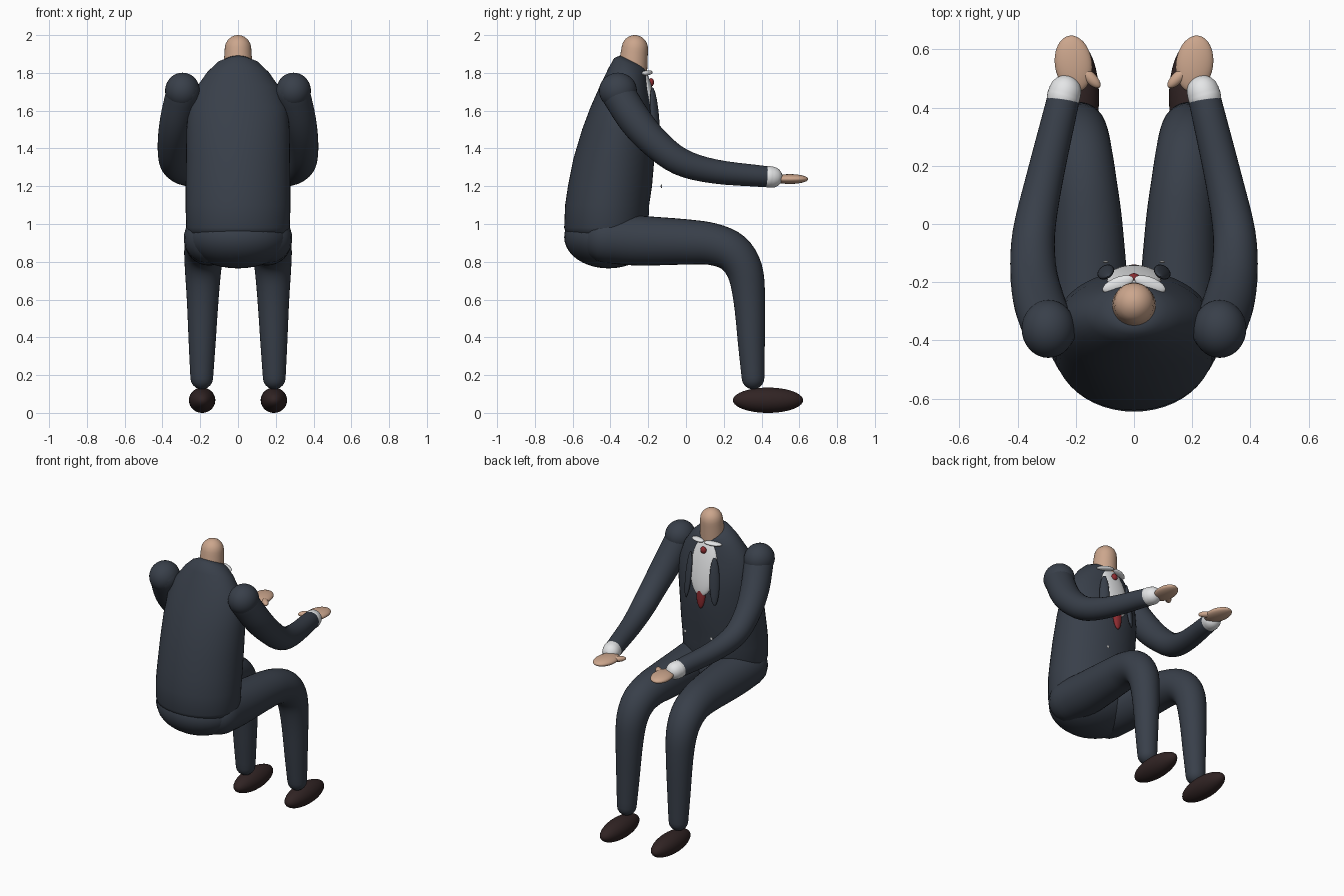
import bpy, bmesh, math
from mathutils import Vector, Matrix, Euler

if "Cube" in bpy.data.objects:
    bpy.data.objects.remove(bpy.data.objects["Cube"])


def material(name, rgb):
    m = bpy.data.materials.new(name)
    m.use_nodes = True
    m.diffuse_color = (*rgb, 1)
    m.node_tree.nodes["Principled BSDF"].inputs["Base Color"].default_value = (*rgb, 1)
    return m


SUIT = material("suit navy", (0.04, 0.05, 0.068))
SKIN = material("skin", (0.6, 0.38, 0.265))
WHITE = material("shirt white", (0.78, 0.79, 0.8))
RED = material("tie red", (0.27, 0.025, 0.03))
LEATHER = material("shoe leather", (0.03, 0.017, 0.017))
SIDES = (("left_", 1), ("right_", -1))


def finish(name, bm, mat):
    bmesh.ops.recalc_face_normals(bm, faces=bm.faces)
    for f in bm.faces:
        f.smooth = True
    mesh = bpy.data.meshes.new(name)
    bm.to_mesh(mesh)
    bm.free()
    mesh.materials.append(mat)
    bpy.context.collection.objects.link(bpy.data.objects.new(name, mesh))


def loft(name, rings, mat):
    """Skin a list of closed rings of points and cap both ends."""
    bm = bmesh.new()
    loops = [[bm.verts.new(p) for p in ring] for ring in rings]
    n = len(loops[0])
    for a, b in zip(loops, loops[1:]):
        for i in range(n):
            j = (i + 1) % n
            bm.faces.new((a[i], a[j], b[j], b[i]))
    bm.faces.new(loops[0])
    bm.faces.new(loops[-1])
    finish(name, bm, mat)


def ellipsoid(name, centre, radii, mat, rot=(0, 0, 0), side=1):
    bm = bmesh.new()
    bmesh.ops.create_uvsphere(bm, u_segments=32, v_segments=20, radius=1)
    turn = Euler((math.radians(rot[0]), math.radians(rot[1] * side),
                  math.radians(rot[2] * side))).to_matrix().to_4x4()
    place = Matrix.Translation((centre[0] * side, centre[1], centre[2]))
    bm.transform(place @ turn @ Matrix.Diagonal((*radii, 1)))
    finish(name, bm, mat)


def smooth_path(points, steps=4):
    """Catmull-Rom interpolation of (x, y, z, radius) points."""
    p = [Vector(q) for q in points]
    p = [2 * p[0] - p[1]] + p + [2 * p[-1] - p[-2]]
    out = []
    for a, b, c, d in zip(p, p[1:], p[2:], p[3:]):
        for k in range(steps):
            t = k / steps
            out.append(0.5 * (2 * b + (c - a) * t + (2 * a - 5 * b + 4 * c - d) * t ** 2
                              + (3 * b - a - 3 * c + d) * t ** 3))
    return out + [p[-2]]


def tube(name, points, mat, side=1, n=32):
    """Round-ended limb of varying radius along a path."""
    path = smooth_path(points)
    pos = [Vector((q[0] * side, q[1], q[2])) for q in path]
    stations = []
    for i, q in enumerate(path):
        t = (pos[min(i + 1, len(pos) - 1)] - pos[max(i - 1, 0)]).normalized()
        stations.append((pos[i], t, q[3]))

    def cap(station):
        c, t, r = station
        return [(t * r * math.sin(a), r * math.cos(a))
                for a in (math.radians(d) for d in (20, 40, 60, 75, 87))]

    c0, t0, _ = stations[0]
    c1, t1, _ = stations[-1]
    start = [(c0 - off, t0, r) for off, r in reversed(cap(stations[0]))]
    end = [(c1 + off, t1, r) for off, r in cap(stations[-1])]
    rings = []
    for c, t, r in start + stations + end:
        u = (Vector((1, 0, 0)) - t * t.x).normalized()
        v = t.cross(u)
        rings.append([c + r * (u * math.cos(a) + v * math.sin(a))
                      for a in (2 * math.pi * k / n for k in range(n))])
    loft(name, rings, mat)


# Jacket body: height, back y, front y, half width, forward slope
profile = [
    (0.935, -0.60, -0.24, 0.24, 0), (0.95, -0.635, -0.21, 0.265, 0),
    (0.98, -0.645, -0.20, 0.274, 0), (1.1, -0.64, -0.195, 0.278, 0),
    (1.2, -0.625, -0.18, 0.277, 0), (1.35, -0.595, -0.167, 0.275, 0),
    (1.5, -0.55, -0.16, 0.273, 0), (1.62, -0.505, -0.178, 0.262, 0),
    (1.72, -0.455, -0.195, 0.222, -0.1), (1.80, -0.41, -0.205, 0.165, -0.25),
    (1.845, -0.38, -0.21, 0.115, -0.4), (1.862, -0.35, -0.22, 0.07, -0.45),
]
body = []
for z, back, front, half, slope in profile:
    mid, depth = (back + front) / 2, (front - back) / 2
    body.append([(half * math.cos(a), mid + depth * math.sin(a), z + slope * depth * math.sin(a))
                 for a in (2 * math.pi * k / 48 for k in range(48))])
loft("jacket_body", body, SUIT)
ellipsoid("pelvis", (0, -0.41, 0.93), (0.272, 0.235, 0.165), SUIT)
tube("neck", [(0, -0.285, 1.75, 0.077), (0, -0.279, 1.85, 0.075), (0, -0.271, 1.93, 0.07)], SKIN)

# Shirt front and tie
ellipsoid("shirt_front", (0, -0.19, 1.64), (0.093, 0.03, 0.19), WHITE, (12, 0, 0))
ellipsoid("tie_knot", (0, -0.185, 1.75), (0.02, 0.016, 0.022), RED)
ellipsoid("tie_blade", (0, -0.16, 1.48), (0.032, 0.02, 0.11), RED, (3, 0, 0))

arm = [(0.29, -0.365, 1.70, 0.09), (0.325, -0.27, 1.55, 0.088), (0.345, -0.164, 1.43, 0.08),
       (0.344, -0.03, 1.33, 0.073), (0.308, 0.153, 1.278, 0.064), (0.245, 0.42, 1.251, 0.056)]
leg = [(0.155, -0.42, 0.925, 0.132), (0.152, -0.25, 0.912, 0.132), (0.16, 0, 0.905, 0.12),
       (0.17, 0.14, 0.893, 0.111), (0.18, 0.245, 0.85, 0.105), (0.185, 0.31, 0.755, 0.096),
       (0.187, 0.335, 0.6, 0.084), (0.19, 0.347, 0.35, 0.07), (0.192, 0.355, 0.185, 0.06)]

for label, s in SIDES:
    # Collar, lapel and button
    ellipsoid(label + "collar_wing", (0.055, -0.207, 1.80), (0.057, 0.024, 0.013), WHITE, (0, 5, -22), s)
    ellipsoid(label + "lapel", (0.097, -0.165, 1.57), (0.031, 0.016, 0.155), SUIT, (6, 0, -35), s)
    ellipsoid(label + "button", (0.097, -0.13, 1.2), (0.01, 0.004, 0.01), WHITE, (0, 0, 0), s)
    # Arm and hand
    ellipsoid(label + "shoulder", (0.294, -0.36, 1.705), (0.092, 0.1, 0.096), SUIT, (0, 0, 0), s)
    tube(label + "sleeve", arm, SUIT, s)
    tube(label + "cuff", [(0.243, 0.435, 1.25, 0.057), (0.237, 0.455, 1.248, 0.056)], WHITE, s)
    ellipsoid(label + "hand", (0.208, 0.55, 1.238), (0.064, 0.098, 0.026), SKIN, (0, 0, -8), s)
    ellipsoid(label + "thumb", (0.15, 0.502, 1.24), (0.02, 0.046, 0.018), SKIN, (0, 0, -45), s)
    # Leg and shoe
    tube(label + "trouser_leg", leg, SUIT, s)
    ellipsoid(label + "shoe", (0.19, 0.434, 0.067), (0.07, 0.186, 0.067), LEATHER, (0, 0, 0), s)
